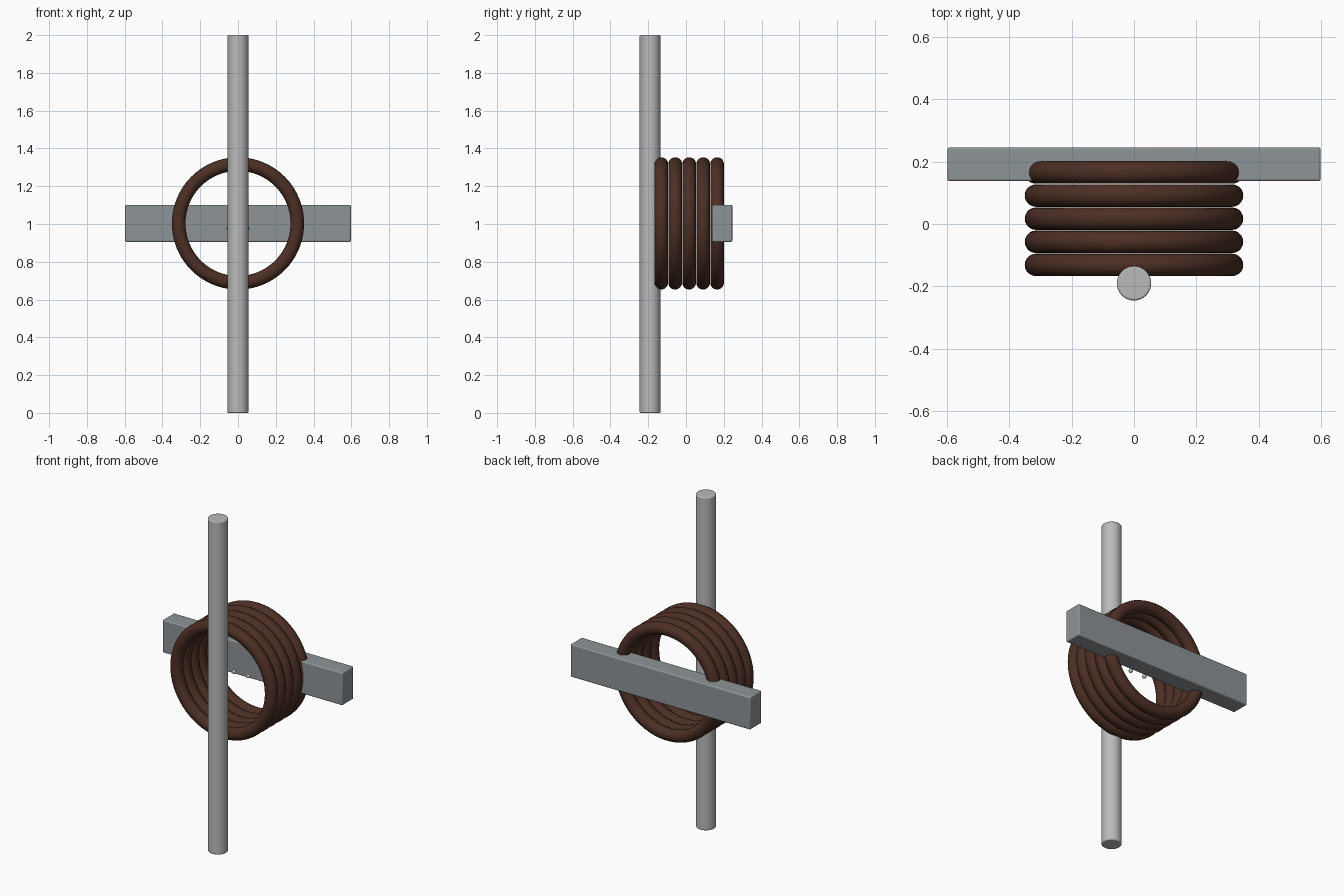
import bpy, math

cube = bpy.data.objects.get("Cube")
if cube:
    bpy.data.objects.remove(cube, do_unlink=True)


def material(name, color):
    m = bpy.data.materials.new(name)
    m.use_nodes = True
    m.diffuse_color = (*color, 1)
    m.node_tree.nodes["Principled BSDF"].inputs["Base Color"].default_value = (*color, 1)
    return m


def finish(name, mat, bevel=0):
    ob = bpy.context.object
    ob.name = name
    ob.data.materials.append(mat)
    if bevel:
        mod = ob.modifiers.new("rounded_edges", "BEVEL")
        mod.width = bevel
        mod.segments = 3
        mod.limit_method = "ANGLE"
        mod.angle_limit = math.radians(40)
    bpy.ops.object.shade_smooth_by_angle(angle=math.radians(40))
    return ob


rod_grey = material("light_grey", (0.49, 0.49, 0.49))
beam_grey = material("blue_grey", (0.27, 0.295, 0.31))
brown = material("dark_brown", (0.072, 0.028, 0.018))

# Upright rod at the front
bpy.ops.mesh.primitive_cylinder_add(vertices=48, radius=0.055, depth=2, location=(0, -0.19, 1))
finish("upright_rod", rod_grey, 0.006)

# Crossbeam at the back
bpy.ops.mesh.primitive_cube_add(size=1, location=(0, 0.191, 1.003))
bpy.context.object.scale = (1.195, 0.108, 0.196)
bpy.ops.object.transform_apply(location=False, rotation=False, scale=True)
finish("crossbeam", beam_grey, 0.007)

# Coil of separate rings stacked front to back
for i in range(5):
    bpy.ops.mesh.primitive_torus_add(major_radius=0.314, minor_radius=0.036,
                                     major_segments=80, minor_segments=20,
                                     location=(0, -0.131 + i * 0.074, 1.003),
                                     rotation=(math.pi / 2, 0, 0))
    finish(f"coil_ring_{i + 1}", brown)

# Pair of small beads inside the coil
for side, x in (("left", 0.048), ("right", -0.048)):
    bpy.ops.mesh.primitive_uv_sphere_add(segments=20, ring_count=12, radius=0.012,
                                         location=(x, 0.03, 0.977))
    finish(f"bead_{side}", rod_grey)
